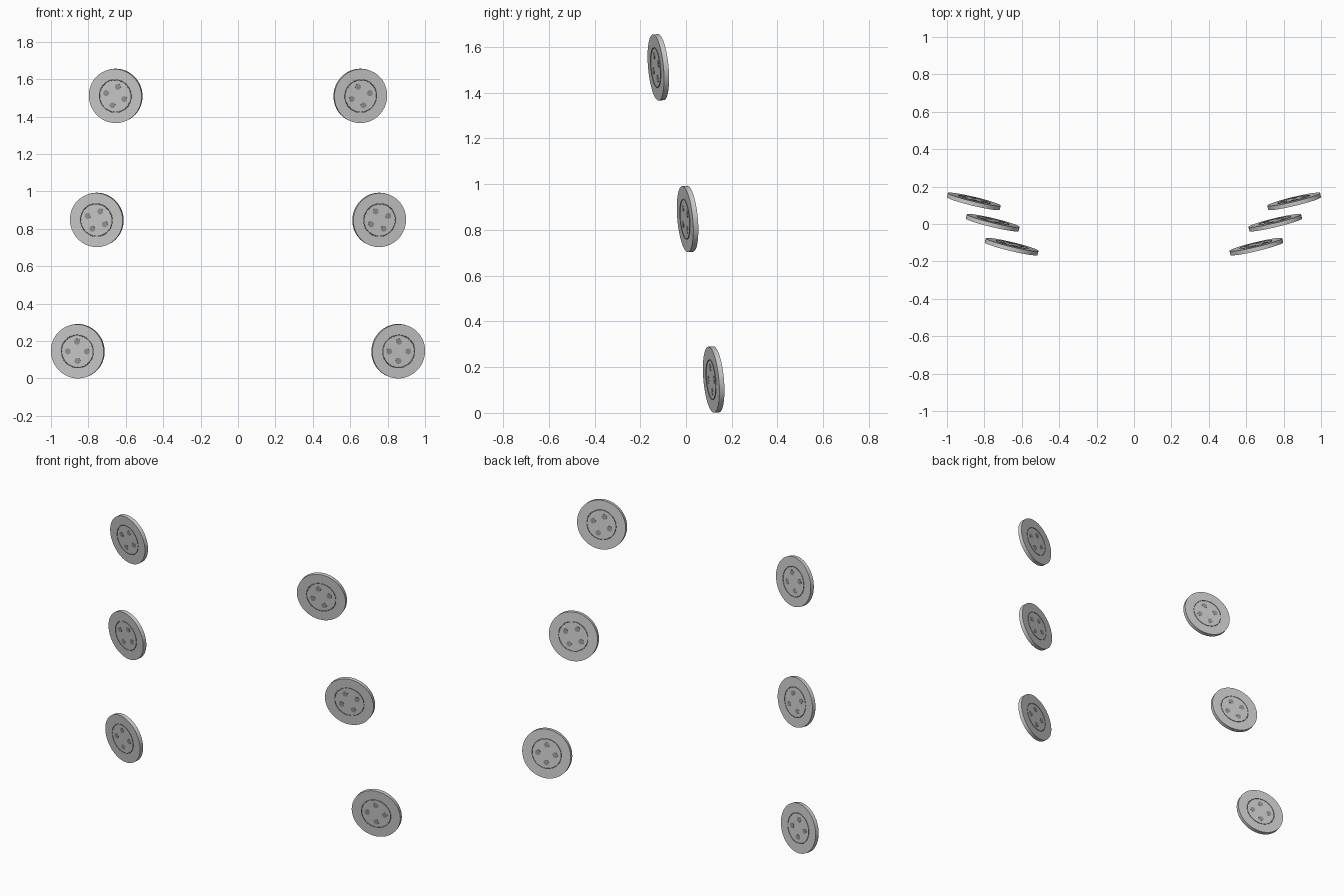
import bpy
from math import sin, cos, radians, pi
from mathutils import Matrix, Vector

if "Cube" in bpy.data.objects:
    bpy.data.objects.remove(bpy.data.objects["Cube"])

R, T = 0.145, 0.023           # button radius and thickness

dark = bpy.data.materials.new("dark_grey")
dark.diffuse_color = (0.3, 0.3, 0.3, 1)
dark.use_nodes = True
dark.node_tree.nodes["Principled BSDF"].inputs["Base Color"].default_value = dark.diffuse_color


def finish(name, matrix, mat=None):
    ob = bpy.context.object
    ob.name = name
    ob.matrix_world = matrix
    if mat:
        ob.data.materials.append(mat)
    bpy.ops.object.shade_smooth_by_angle(angle=radians(35))


def button(label, centre, side, roll):
    # frame: right, up, outward face normal
    n = Vector((0.24 * side, -1, -0.09)).normalized()
    right = Vector((0, 0, 1)).cross(n).normalized()
    up = n.cross(right)
    frame = Matrix((right, up, n)).transposed().to_4x4()
    frame.translation = centre

    # disc
    bpy.ops.mesh.primitive_cylinder_add(vertices=64, radius=R, depth=T)
    finish(label + "_disc", frame)

    # thin ring line on both faces
    for face, s in (("front", 1), ("back", -1)):
        bpy.ops.mesh.primitive_torus_add(major_radius=0.087, minor_radius=0.0025,
                                         major_segments=64, minor_segments=8)
        finish(f"{label}_{face}_ring", frame @ Matrix.Translation((0, 0, s * T / 2)), dark)

    # four thread holes, shown as dark plugs reaching both faces
    for k in range(4):
        a = roll + k * pi / 2
        bpy.ops.mesh.primitive_cylinder_add(vertices=24, radius=0.016, depth=T + 0.002)
        offset = Matrix.Translation((0.052 * cos(a), 0.052 * sin(a), 0))
        finish(f"{label}_hole_{k + 1}", frame @ offset, dark)


# three buttons per side, mirrored across x
rows = [("lower", 0.8565, 0.121, 0.146, 90),
        ("middle", 0.755, 0.007, 0.848, 64),
        ("upper", 0.654, -0.121, 1.511, 72)]
for row, x, y, z, deg in rows:
    for name, side in (("right", 1), ("left", -1)):
        roll = radians(deg if side < 0 else 180 - deg)
        button(f"{row}_{name}_button", Vector((side * x, y, z)), side, roll)
